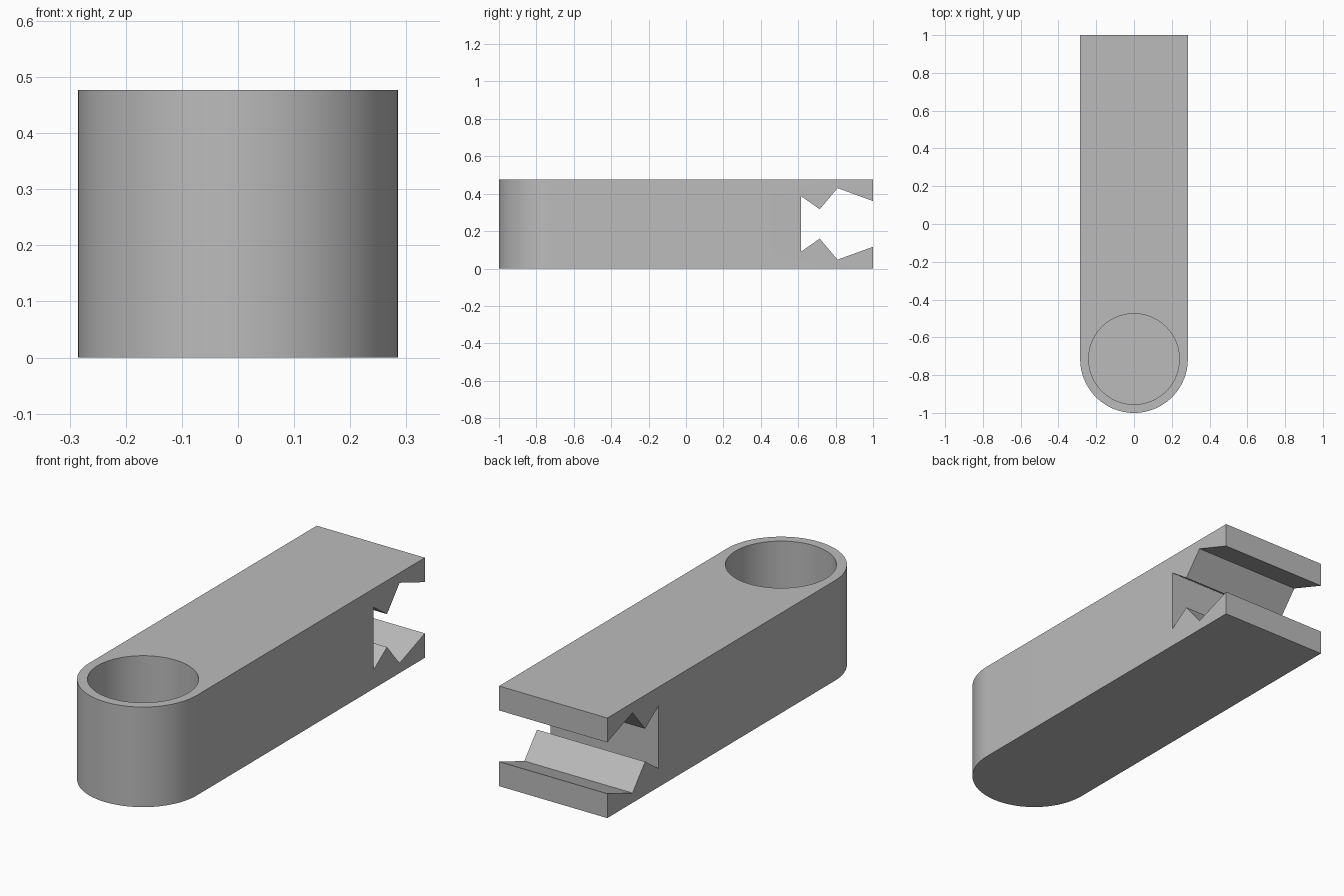
import bpy, bmesh
from math import cos, sin, pi, radians
from mathutils import Vector

cube = bpy.data.objects.get("Cube")
if cube:
    bpy.data.objects.remove(cube, do_unlink=True)

HEIGHT, HALF_WIDTH, BORE_RADIUS, FLOOR = 0.477, 0.285, 0.24, 0.045
PIVOT_Y = HALF_WIDTH - 1

grey = bpy.data.materials.new("plain_grey")
grey.use_nodes = True
colour = (0.5, 0.5, 0.5, 1)
grey.diffuse_color = colour
grey.node_tree.nodes["Principled BSDF"].inputs["Base Color"].default_value = colour


def prism(name, points, direction):
    """Extrude a closed outline along a direction into a solid object."""
    bm = bmesh.new()
    face = bm.faces.new([bm.verts.new(p) for p in points])
    extruded = bmesh.ops.extrude_face_region(bm, geom=[face], use_keep_orig=True)
    moved = [v for v in extruded["geom"] if isinstance(v, bmesh.types.BMVert)]
    bmesh.ops.translate(bm, verts=moved, vec=Vector(direction))
    bmesh.ops.recalc_face_normals(bm, faces=bm.faces)
    mesh = bpy.data.meshes.new(name)
    bm.to_mesh(mesh)
    bm.free()
    mesh.materials.append(grey)
    obj = bpy.data.objects.new(name, mesh)
    bpy.context.collection.objects.link(obj)
    return obj


def arc(radius, start, end, steps, z):
    angles = [start + (end - start) * i / steps for i in range(steps + 1)]
    return [(radius * cos(a), PIVOT_Y + radius * sin(a), z) for a in angles]


# Bar with a rounded front end
outline = arc(HALF_WIDTH, pi, 2 * pi, 48, 0) + [(HALF_WIDTH, 1, 0), (-HALF_WIDTH, 1, 0)]
body = prism("clip_body", outline, (0, 0, HEIGHT))

# Blind round bore in the rounded end
bore = prism("bore_cutter", arc(BORE_RADIUS, 0, 2 * pi, 96, FLOOR)[:-1], (0, 0, HEIGHT))

# Toothed jaw opening, mirrored about mid height
upper = [(1.1, 0.324), (0.81, 0.43), (0.715, 0.317), (0.615, 0.387)]
jaw = upper + [(y, HEIGHT - z) for y, z in reversed(upper)]
notch = prism("jaw_cutter", [(-0.5, y, z) for y, z in jaw], (1, 0, 0))

bpy.ops.object.select_all(action="DESELECT")
body.select_set(True)
bpy.context.view_layer.objects.active = body
for cutter in (bore, notch):
    cut = body.modifiers.new(cutter.name, "BOOLEAN")
    cut.operation = "DIFFERENCE"
    cut.solver = "EXACT"
    cut.object = cutter
    bpy.ops.object.modifier_apply(modifier=cut.name)
    bpy.data.objects.remove(cutter, do_unlink=True)

bpy.ops.object.shade_smooth_by_angle(angle=radians(30))
